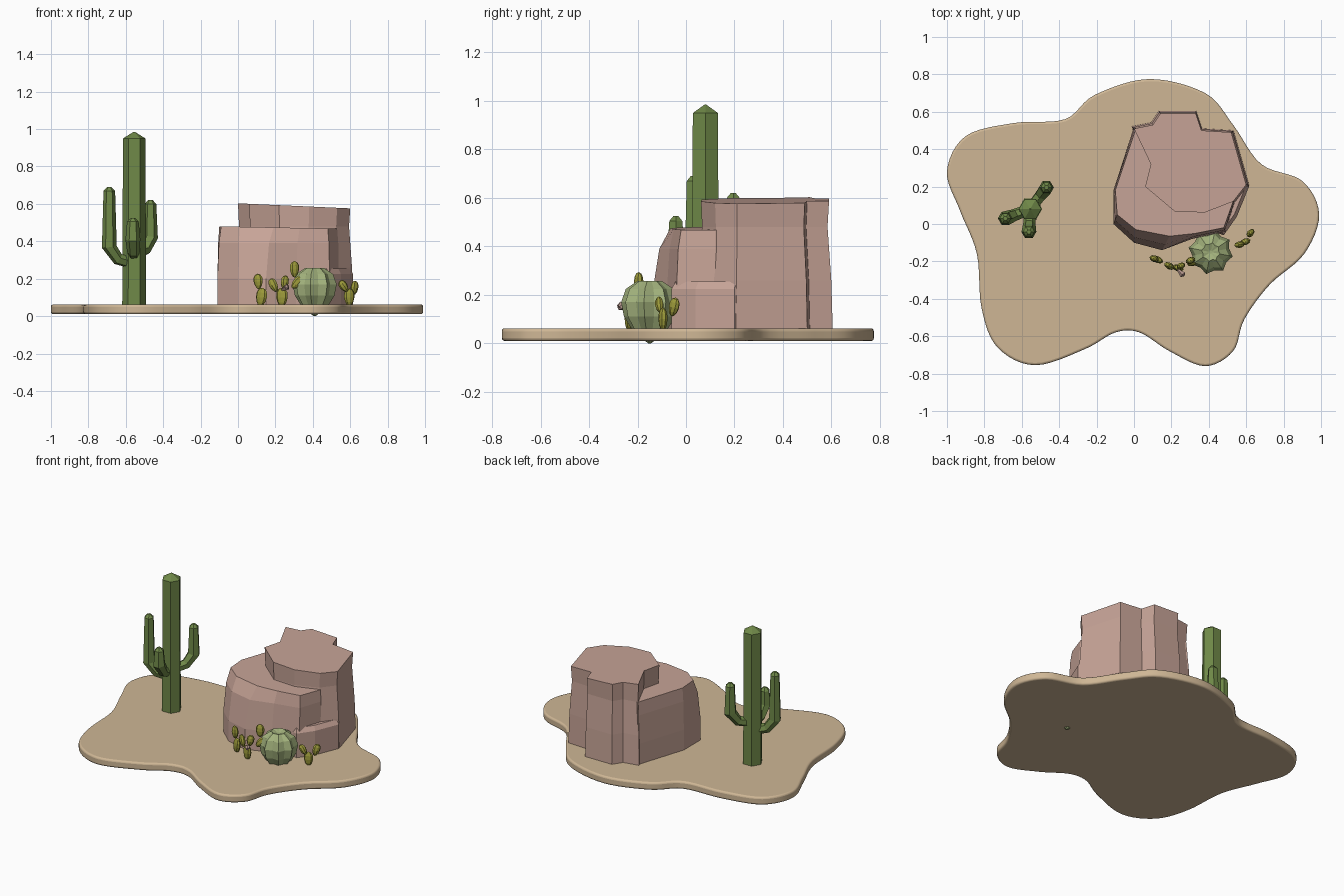
import bpy, bmesh, math
from mathutils import Vector, Matrix, Euler

cube = bpy.data.objects.get("Cube")
if cube:
    bpy.data.objects.remove(cube, do_unlink=True)


def material(name, r, g, b):
    m = bpy.data.materials.new(name)
    m.diffuse_color = (r, g, b, 1)
    m.use_nodes = True
    node = next(n for n in m.node_tree.nodes if n.type == 'BSDF_PRINCIPLED')
    node.inputs["Base Color"].default_value = (r, g, b, 1)
    node.inputs["Roughness"].default_value = 0.9
    return m


SAND = material("sand", 0.62, 0.47, 0.30)
ROCK = material("red_rock", 0.57, 0.37, 0.31)
GREEN = material("cactus_green", 0.16, 0.25, 0.065)
PALE = material("pale_green", 0.36, 0.44, 0.20)
OLIVE = material("olive_yellow", 0.33, 0.32, 0.042)
PINK = material("dusty_pink", 0.45, 0.30, 0.26)


def finish(name, bm, mat):
    bmesh.ops.recalc_face_normals(bm, faces=bm.faces)
    mesh = bpy.data.meshes.new(name)
    bm.to_mesh(mesh)
    bm.free()
    mesh.materials.append(mat)
    ob = bpy.data.objects.new(name, mesh)
    bpy.context.scene.collection.objects.link(ob)
    return ob


def loft(name, rings, mat):
    """Skin a stack of equal-sized rings and cap both ends."""
    bm = bmesh.new()
    loops = [[bm.verts.new(p) for p in ring] for ring in rings]
    n = len(loops[0])
    for a, b in zip(loops, loops[1:]):
        for i in range(n):
            j = (i + 1) % n
            bm.faces.new((a[i], a[j], b[j], b[i]))
    bm.faces.new(loops[0])
    bm.faces.new(loops[-1])
    return finish(name, bm, mat)


def tube(name, path, mat, sides=6):
    """Sweep a polygon along (x, y, z, radius) points."""
    pts = [Vector(p[:3]) for p in path]
    rings = []
    for i, (c, p) in enumerate(zip(pts, path)):
        axis = (pts[min(i + 1, len(pts) - 1)] - pts[max(i - 1, 0)]).normalized()
        turn = Vector((0, 0, 1)).rotation_difference(axis).to_matrix()
        angles = [math.tau * k / sides for k in range(sides)]
        rings.append([c + turn @ Vector((math.cos(a), math.sin(a), 0)) * p[3] for a in angles])
    return loft(name, rings, mat)


def spline(points, steps=6):
    """Closed smooth curve through the points."""
    out, n = [], len(points)
    for i in range(n):
        a, b, c, d = (Vector(points[(i + k) % n]) for k in (-1, 0, 1, 2))
        for s in range(steps):
            t = s / steps
            out.append(0.5 * (2 * b + (c - a) * t + (2 * a - 5 * b + 4 * c - d) * t * t
                              + (3 * b - a - 3 * c + d) * t ** 3))
    return out


# Sandy ground slab with rounded rim
outline = spline([
    (.99, .05), (.9, .23), (.68, .32), (.53, .53), (.38, .70), (.08, .775), (-.21, .69),
    (-.37, .56), (-.64, .54), (-.90, .47), (-1, .28), (-.93, .07), (-.84, -.16),
    (-.815, -.45), (-.73, -.66), (-.53, -.755), (-.265, -.67), (-.10, -.58), (.03, -.58),
    (.19, -.68), (.38, -.76), (.53, -.68), (.59, -.51), (.725, -.325), (.91, -.16)])
slab = loft("ground_slab", [[(p.x, p.y, z) for p in outline] for z in (.01, .062)], SAND)
bevel = slab.modifiers.new("rim", 'BEVEL')
bevel.width, bevel.segments = .012, 3
bevel.limit_method, bevel.angle_limit = 'ANGLE', math.radians(60)
bpy.context.view_layer.objects.active = slab
slab.select_set(True)
bpy.ops.object.shade_smooth_by_angle(angle=math.radians(40))
slab.select_set(False)


def level(points, z, grow=1.0, tilt=0.0, center=(.28, .28)):
    cx, cy = center
    return [(cx + (x - cx) * grow, cy + (y - cy) * grow, z - tilt * x) for x, y in points]


# Lower rock tier: steep front, chamfered upper edge
low_base = [(0, .52), (-.11, .18), (-.11, .0), (0, -.10), (.15, -.14), (.31, -.08),
            (.49, -.04), (.54, .12), (.5, .3), (.3, .4)]
low_top = [(.01, .51), (-.10, .18), (-.09, .05), (.01, -.03), (.19, -.065), (.33, -.05),
           (.48, -.02), (.53, .12), (.5, .3), (.3, .4)]
mid = [(.6 * a + .4 * c, .6 * b + .4 * d) for (a, b), (c, d) in zip(low_base, low_top)]
loft("lower_rock", [level(low_base, .05), level(low_base, .2), level(mid, .39),
                    level(low_top, .478, tilt=.02)], ROCK)

# Upper rock tier with notched back
up_top = [(0, .51), (.09, .32), (.06, .20), (.22, .065), (.38, .062), (.53, .12),
          (.6, .21), (.52, .49), (.36, .50), (.33, .59), (.14, .59), (.10, .53)]
loft("upper_rock", [level(up_top, .05, 1.05), level(up_top, .26, 1.03),
                    level(up_top, .48, .98), level(up_top, .603, tilt=.045)], ROCK)

# Low side ledge
ledge = [(.3, 0), (.48, -.06), (.55, .04), (.615, .2), (.59, .25), (.4, .25)]
loft("rock_ledge", [level(ledge, .05), level(ledge, .225), level(ledge, .255, .95)], ROCK)

# Tall cactus trunk and three upturned arms
cx, cy = -.555, .08
tube("cactus_trunk", [(cx, cy, .05, .064), (cx, cy, .5, .062), (cx, cy, .95, .06),
                      (cx, cy, .985, .004)], GREEN)
for name, ax, ay, z0, z1 in (("left", -.688, .03, .28, .69), ("front", -.562, -.042, .32, .525),
                             ("back", -.468, .195, .33, .62)):
    dx, dy = ax - cx, ay - cy
    tube(name + "_cactus_arm", [
        (cx, cy, z0, .03), (cx + .65 * dx, cy + .65 * dy, z0 + .025, .033),
        (ax, ay, z0 + .09, .04), (ax, ay, z1 - .02, .031), (ax, ay, z1, .012)], GREEN)

# Ribbed barrel cactus with a buried root
rings = []
for z, r in ((0, .006), (.05, .07), (.11, .108), (.17, .12), (.225, .10), (.258, .05), (.245, .01)):
    ring = []
    for k in range(16):
        a, s = math.tau * (k + .5) / 16, r * (1 if k % 2 else .83)
        ring.append((.41 + s * math.cos(a), -.15 + s * math.sin(a), z))
    rings.append(ring)
loft("barrel_cactus", rings, PALE)


def pad(name, x, y, z, half, lean, yaw):
    """Flat, low-poly prickly pear pad, narrower at its foot."""
    bm = bmesh.new()
    bmesh.ops.create_uvsphere(bm, u_segments=8, v_segments=6, radius=1)
    for v in bm.verts:
        taper = .9 + .2 * v.co.z
        v.co = (v.co.x * taper * half * .68, v.co.y * .018, v.co.z * half)
    turn = Euler((0, math.radians(lean), math.radians(yaw))).to_matrix().to_4x4()
    bm.transform(Matrix.Translation((x, y, z)) @ turn)
    finish(name, bm, OLIVE)


# Prickly pear clusters either side of the barrel cactus
pads = [(.125, -.19, .10, .052, 8, -25), (.108, -.185, .185, .042, -5, -20),
        (.235, -.235, .10, .052, 0, -15), (.19, -.225, .165, .040, -30, -30),
        (.25, -.225, .18, .038, 10, 30), (.32, -.205, .18, .045, 50, 20),
        (.302, -.195, .25, .044, 0, 25),
        (.595, -.095, .10, .048, 0, 20), (.565, -.11, .16, .036, -35, 10),
        (.622, -.05, .15, .040, 15, 50)]
for i, p in enumerate(pads):
    pad("prickly_pear_pad_%d" % (i + 1), *p)

# Small dried blossom on the cluster
tube("blossom", [(.235, -.245, .14, .006), (.262, -.272, .155, .018), (.266, -.276, .15, .006)],
     PINK, 5)
